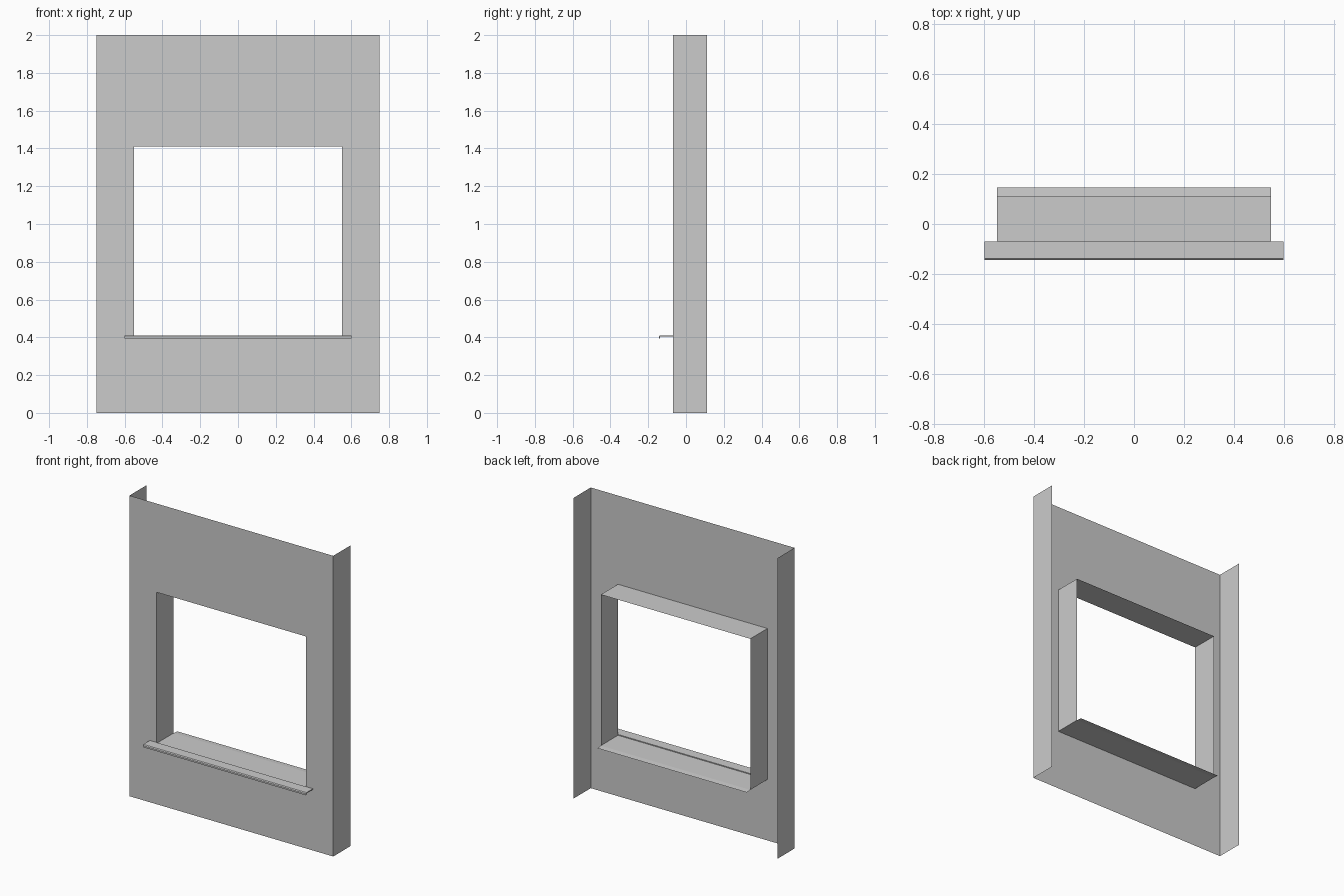
import bpy

if "Cube" in bpy.data.objects:
    bpy.data.objects.remove(bpy.data.objects["Cube"])

W, H = 0.75, 2.0            # wall half width, height
OX, Z0, Z1 = 0.55, 0.405, 1.41   # opening half width, bottom, top
YF, YB = -0.07, 0.11        # wall front, flange back


def make(name, verts, faces):
    mesh = bpy.data.meshes.new(name)
    mesh.from_pydata(verts, [], faces)
    mesh.update()
    ob = bpy.data.objects.new(name, mesh)
    bpy.context.collection.objects.link(ob)
    return ob


def rect(hw, z0, z1, y):
    return [(-hw, y, z0), (hw, y, z0), (hw, y, z1), (-hw, y, z1)]


ring = [(i, (i + 1) % 4) for i in range(4)]

# Front wall panel with the window opening
make("wall_front", rect(W, 0, H, YF) + rect(OX, Z0, Z1, YF),
     [(a, b, b + 4, a + 4) for a, b in ring])

# Open-backed side returns of the wall
for side, name in ((-1, "left"), (1, "right")):
    x = side * W
    face = (0, 1, 2, 3) if side > 0 else (3, 2, 1, 0)
    make("wall_side_" + name,
         [(x, YF, 0), (x, YB, 0), (x, YB, H), (x, YF, H)], [face])

# Window reveal lining the opening
make("window_reveal", rect(OX, Z0, Z1, YF) + rect(OX, Z0, Z1, YB),
     [(a, a + 4, b + 4, b) for a, b in ring])

# Thin inner ledge running out behind the reveal
make("inner_ledge",
     [(-OX, YB, Z0), (OX, YB, Z0), (OX, 0.147, 0.402), (-OX, 0.147, 0.402)],
     [(0, 1, 2, 3)])

# Outer sill: folded plate with a bevelled nose and drip lip
profile = [(YF, 0.411), (-0.138, 0.411), (-0.144, 0.406), (-0.144, 0.395),
           (-0.138, 0.395), (-0.138, 0.403), (-0.135, 0.405), (YF, 0.405)]
n = len(profile)
make("outer_sill",
     [(x, y, z) for x in (-0.6, 0.6) for y, z in profile],
     [tuple(range(n)), tuple(reversed(range(n, 2 * n)))] +
     [((i + 1) % n, i, i + n, (i + 1) % n + n) for i in range(n)])
